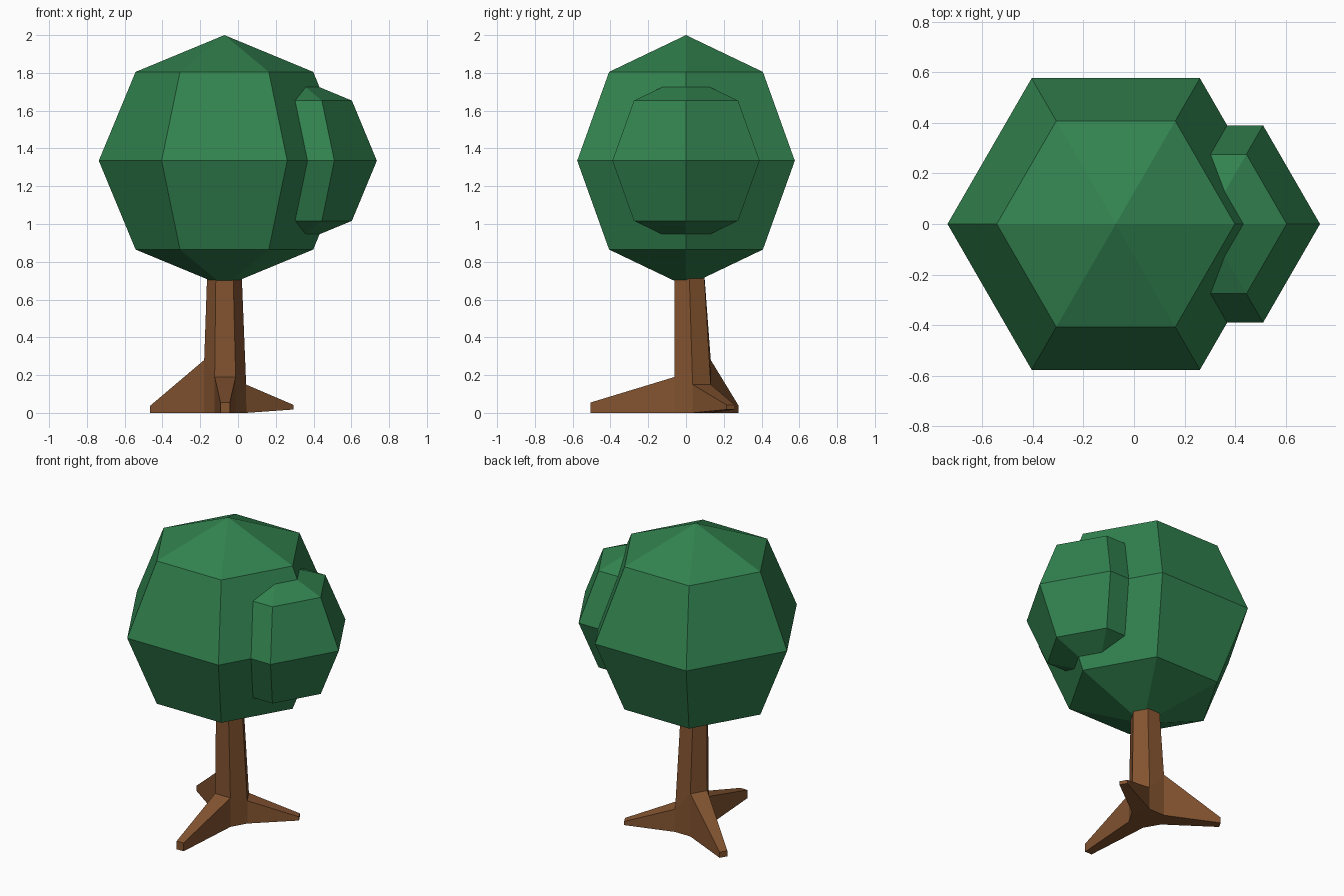
import bpy, bmesh, math
from mathutils import Vector

if "Cube" in bpy.data.objects:
    bpy.data.objects.remove(bpy.data.objects["Cube"])


def material(name, rgb):
    m = bpy.data.materials.new(name)
    m.diffuse_color = (*rgb, 1)
    m.use_nodes = True
    m.node_tree.nodes["Principled BSDF"].inputs["Base Color"].default_value = m.diffuse_color
    return m


LEAF = material("leaf green", (0.032, 0.225, 0.079))
BARK = material("bark brown", (0.231, 0.089, 0.030))


def ring(bm, cx, cy, r, heights):
    """Six vertices around (cx, cy), the first one towards +x."""
    return [bm.verts.new((cx + r * math.cos(i * math.pi / 3),
                          cy + r * math.sin(i * math.pi / 3), z))
            for i, z in enumerate(heights)]


def bridge(bm, low, high):
    """Side faces between two rings; face i spans corners i and i + 1."""
    return [bm.faces.new((low[i], low[(i + 1) % 6], high[(i + 1) % 6], high[i]))
            for i in range(6)]


def finish(bm, name, mat):
    bmesh.ops.recalc_face_normals(bm, faces=bm.faces)
    me = bpy.data.meshes.new(name)
    bm.to_mesh(me)
    bm.free()
    me.materials.append(mat)
    ob = bpy.data.objects.new(name, me)
    bpy.context.collection.objects.link(ob)
    return ob


# Foliage: six-sided balls with four bands
def foliage(name, cx, cz, r):
    bm = bmesh.new()
    d = r * math.sqrt(0.5)
    rings = [ring(bm, cx, 0, rr, [cz + z] * 6)
             for rr, z in ((d, -d), (r, 0), (d, d))]
    for low, high in zip(rings, rings[1:]):
        bridge(bm, low, high)
    for z, loop in ((cz - r, rings[0]), (cz + r, rings[-1])):
        tip = bm.verts.new((cx, 0, z))
        for i in range(6):
            bm.faces.new((loop[i], loop[(i + 1) % 6], tip))
    finish(bm, name, LEAF)


foliage("large_foliage", -0.072, 1.335, 0.665)
foliage("small_foliage", 0.285, 1.335, 0.45)

# Trunk: leaning hexagonal column
CX, CY = -0.068, 0.035
bm = bmesh.new()
base = ring(bm, CX, CY, 0.112, [0] * 6)
collar = ring(bm, CX, CY, 0.111, [0.15, 0.15, 0.28, 0.28, 0.19, 0.19])
top = ring(bm, -0.072, 0.015, 0.089, [0.8] * 6)
sides = bridge(bm, base, collar)
bridge(bm, collar, top)
bm.faces.new(top)
bm.faces.new(base)

# Roots: alternate base faces pulled out to a small tip
# (face, reach from trunk centre, tip bottom, tip top)
for face, reach, z0, z1 in ((0, 0.404, 0.018, 0.042),
                            (2, 0.445, 0.0, 0.037),
                            (4, 0.54, 0.0, 0.055)):
    a = math.radians(30 + face * 60)
    out = Vector((math.cos(a), math.sin(a), 0))
    side = Vector((-out.y, out.x, 0)) * 0.025
    c = Vector((CX, CY, 0)) + out * reach
    tip = [bm.verts.new(c + s * side + Vector((0, 0, z)))
           for s, z in ((-1, z0), (1, z0), (1, z1), (-1, z1))]
    j = face + 1
    root = [base[face], base[j], collar[j], collar[face]]
    bm.faces.remove(sides[face])
    for i in range(4):
        k = (i + 1) % 4
        bm.faces.new((root[i], root[k], tip[k], tip[i]))
    bm.faces.new(tip)
finish(bm, "trunk_with_roots", BARK)
